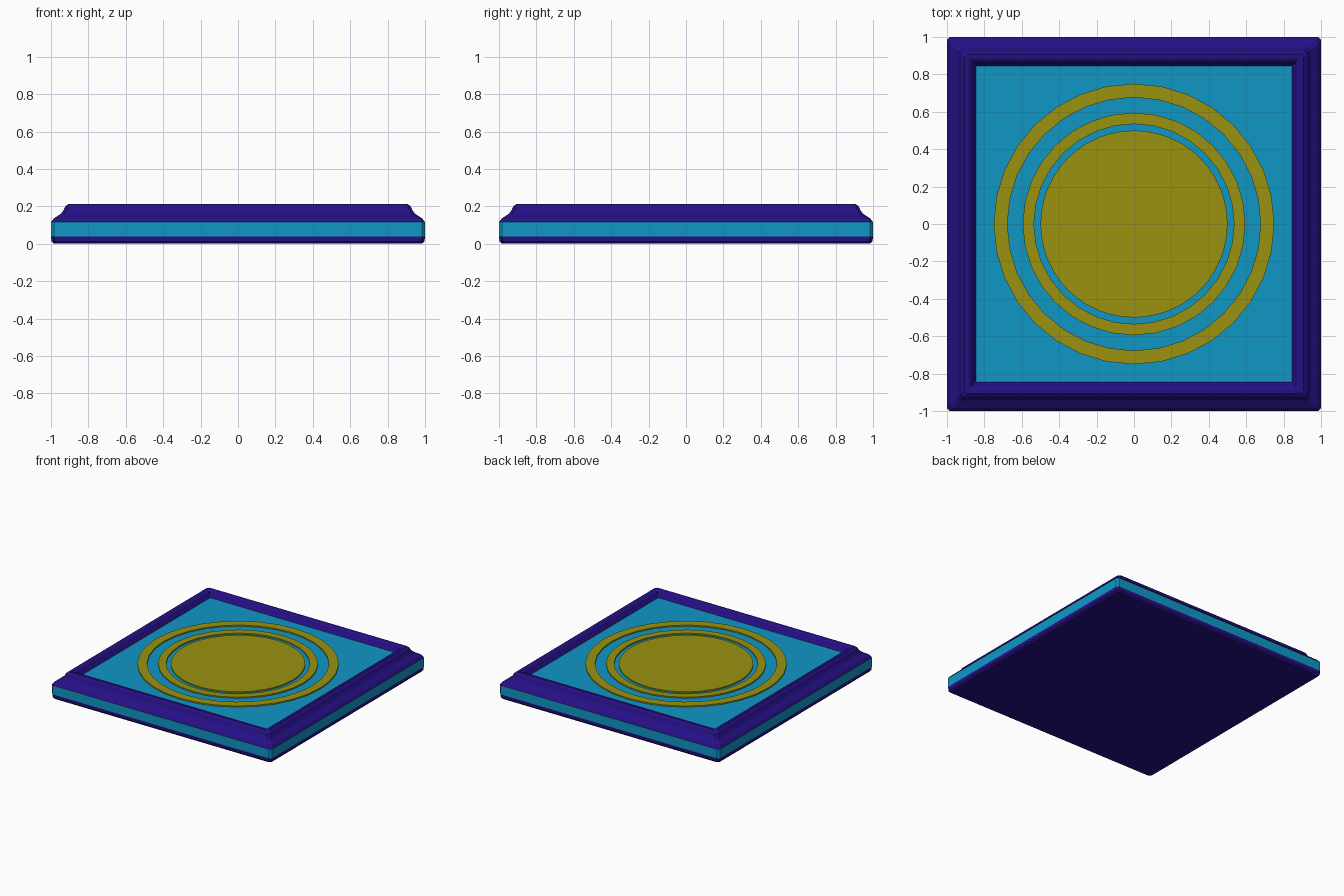
import bpy
import bmesh
from math import cos, sin, tau

cube = bpy.data.objects.get("Cube")
if cube:
    bpy.data.objects.remove(cube, do_unlink=True)


def material(name, rgb):
    m = bpy.data.materials.new(name)
    m.use_nodes = True
    m.diffuse_color = (*rgb, 1)
    bsdf = next(n for n in m.node_tree.nodes if n.type == 'BSDF_PRINCIPLED')
    bsdf.inputs["Base Color"].default_value = (*rgb, 1)
    return m


purple = material("deep purple", (0.019, 0.005, 0.235))
blue = material("sky blue", (0.005, 0.31, 0.56))
olive = material("olive gold", (0.32, 0.29, 0.005))


def finish(name, bm, mats):
    bmesh.ops.recalc_face_normals(bm, faces=bm.faces)
    mesh = bpy.data.meshes.new(name)
    bm.to_mesh(mesh)
    bm.free()
    for m in mats:
        mesh.materials.append(m)
    obj = bpy.data.objects.new(name, mesh)
    bpy.context.collection.objects.link(obj)
    return obj


def bridge(bm, a, b):
    n = len(a)
    return [bm.faces.new((a[i], a[(i + 1) % n], b[(i + 1) % n], b[i])) for i in range(n)]


def square_loop(bm, r, z, c):
    """Square outline with chamfered corners."""
    pts = []
    for k in range(4):
        ca, sa = round(cos(k * tau / 4)), round(sin(k * tau / 4))
        for x, y in ((r, r - c), (r - c, r)):
            pts.append(bm.verts.new((x * ca - y * sa, x * sa + y * ca, z)))
    return pts


def circle_loop(bm, r, z, sides):
    return [bm.verts.new((r * cos(i * tau / sides), r * sin(i * tau / sides), z))
            for i in range(sides)]


# Moulded frame with a closed underside and a coloured side band
profile = [(0.985, 0), (0.997, 0.012), (1, 0.04), (1, 0.115), (0.985, 0.135),
           (0.945, 0.162), (0.932, 0.18), (0.925, 0.198), (0.907, 0.213),
           (0.885, 0.213), (0.87, 0.203), (0.86, 0.185), (0.845, 0.165)]
bm = bmesh.new()
loops = [square_loop(bm, r, z, 0.016 if r > 0.9 else 0.004) for r, z in profile]
for a, b in zip(loops, loops[1:]):
    bridge(bm, a, b)
bm.faces.new(loops[0])
for f in bm.faces:
    zs = [v.co.z for v in f.verts]
    f.material_index = int(min(zs) > 0.03 and max(zs) < 0.12)
finish("frame", bm, [purple, blue])

# Recessed panel inside the frame
bm = bmesh.new()
low, high = (square_loop(bm, 0.846, z, 0.004) for z in (0.1, 0.166))
bridge(bm, low, high)
bm.faces.new(low)
bm.faces.new(high)
finish("panel", bm, [blue])


# Raised rings
def ring(name, outer, inner, z0, z1, sides=32):
    bm = bmesh.new()
    section = [(outer, z0), (outer, z1), (inner, z1), (inner, z0)]
    ls = [circle_loop(bm, r, z, sides) for r, z in section]
    for i in range(4):
        bridge(bm, ls[i], ls[(i + 1) % 4])
    finish(name, bm, [olive])


ring("outer_ring", 0.75, 0.677, 0.16, 0.176)
ring("inner_ring", 0.595, 0.535, 0.16, 0.176)

# Central disc
bm = bmesh.new()
low, high = (circle_loop(bm, 0.5, z, 48) for z in (0.16, 0.176))
bridge(bm, low, high)
bm.faces.new(low)
bm.faces.new(high)
finish("center_disc", bm, [olive])
